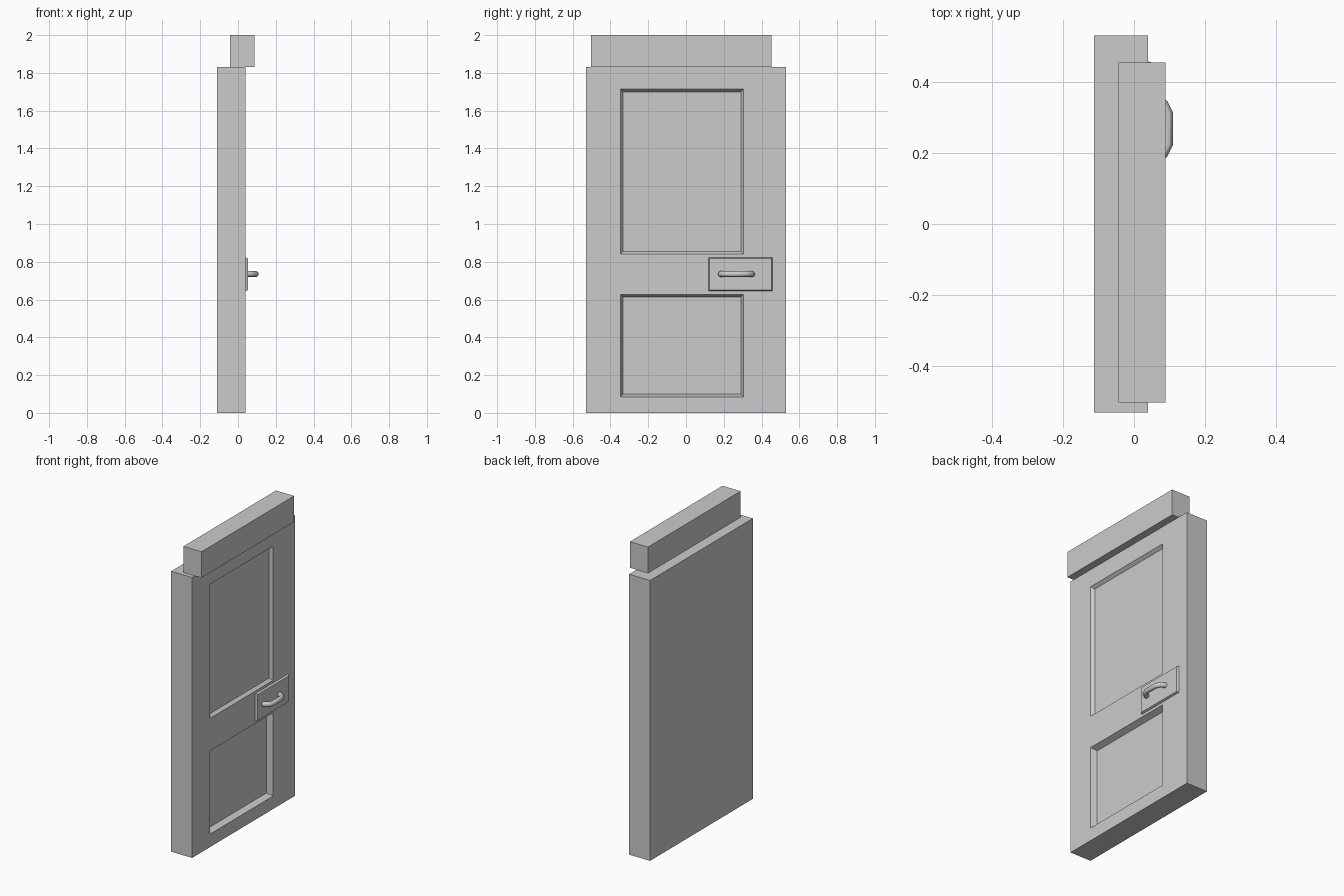
import bpy, bmesh

if "Cube" in bpy.data.objects:
    bpy.data.objects.remove(bpy.data.objects["Cube"])


def block(name, lo, hi, taper=0.0):
    """Box from corner lo to hi; taper shrinks (or grows) its +x face on all sides."""
    bm = bmesh.new()
    bmesh.ops.create_cube(bm, size=1)
    for v in bm.verts:
        inset = taper if v.co.x > 0 else 0
        s = [1 if c > 0 else -1 for c in v.co]
        v.co = [hi[i] if s[i] > 0 else lo[i] for i in range(3)]
        v.co.y -= s[1] * inset
        v.co.z -= s[2] * inset
    me = bpy.data.meshes.new(name)
    bm.to_mesh(me)
    bm.free()
    ob = bpy.data.objects.new(name, me)
    bpy.context.collection.objects.link(ob)
    return ob


def activate(ob):
    bpy.ops.object.select_all(action='DESELECT')
    ob.select_set(True)
    bpy.context.view_layer.objects.active = ob


FRONT = 0.04

# Door slab
door = block("door_slab", (-0.112, -0.53, 0), (FRONT, 0.53, 1.83))

# Sunken panels with sloped borders: z bottom, z top, depth
for z0, z1, depth in ((0.84, 1.715, 0.02), (0.085, 0.628, 0.038)):
    border = 0.015
    cutter = block("panel_cutter", (FRONT - depth, -0.348 + border, z0 + border),
                   (FRONT + depth, 0.305 - border, z1 - border), -2 * border)
    cutter.hide_render = True
    activate(door)
    mod = door.modifiers.new("panel", 'BOOLEAN')
    mod.operation = 'DIFFERENCE'
    mod.solver = 'EXACT'
    mod.object = cutter
    bpy.ops.object.modifier_apply(modifier=mod.name)
    bpy.data.objects.remove(cutter)

# Lintel block above the door
block("lintel", (-0.043, -0.502, 1.83), (0.088, 0.453, 2.0))

# Handle backing plate
block("handle_plate", (FRONT, 0.12, 0.645), (0.053, 0.457, 0.823), 0.005)

# Bowed pull handle, mirrored about its middle
mid_y, half = 0.267, [(0.045, 0.083), (0.064, 0.08), (0.081, 0.068), (0.094, 0.042)]
path = [(x, mid_y - d) for x, d in half] + [(x, mid_y + d) for x, d in reversed(half)]
curve = bpy.data.curves.new("pull_handle", 'CURVE')
curve.dimensions = '3D'
curve.bevel_depth = 0.016
curve.bevel_resolution = 4
curve.use_fill_caps = True
spline = curve.splines.new('POLY')
spline.points.add(len(path) - 1)
for p, (x, y) in zip(spline.points, path):
    p.co = (x, y, 0.735, 1)
handle = bpy.data.objects.new("pull_handle", curve)
bpy.context.collection.objects.link(handle)
activate(handle)
bpy.ops.object.convert(target='MESH')
bpy.ops.object.shade_smooth_by_angle()
